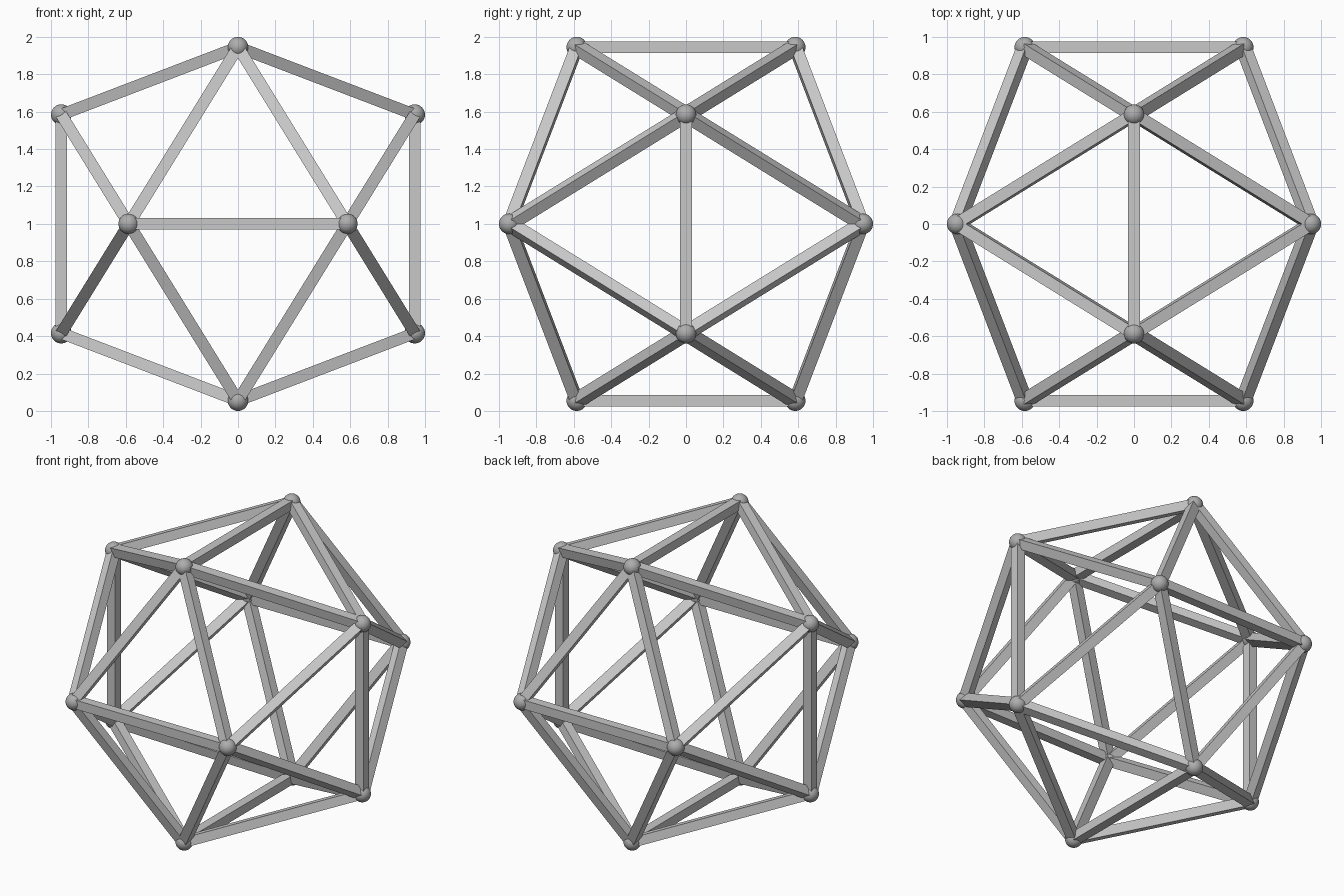
import bpy
from itertools import combinations
from mathutils import Matrix, Vector

if "Cube" in bpy.data.objects:
    bpy.data.objects.remove(bpy.data.objects["Cube"])

HALF_EDGE = 0.584
REACH = HALF_EDGE * (1 + 5 ** 0.5) / 2
BALL_RADIUS = 0.055
BAR_WIDTH = 0.062
CENTRE = Vector((0, 0, 1))


def make_material(name, grey):
    mat = bpy.data.materials.new(name)
    mat.use_nodes = True
    colour = (grey, grey, grey, 1)
    mat.diffuse_color = colour
    mat.node_tree.nodes["Principled BSDF"].inputs["Base Color"].default_value = colour
    return mat


bar_grey = make_material("light_grey", 0.58)
ball_grey = make_material("mid_grey", 0.42)

# Corners of the icosahedron: three crossed golden rectangles
corners = []
for s in (-1, 1):
    for t in (-1, 1):
        corners += [
            CENTRE + Vector((s * HALF_EDGE, t * REACH, 0)),
            CENTRE + Vector((s * REACH, 0, t * HALF_EDGE)),
            CENTRE + Vector((0, s * HALF_EDGE, t * REACH)),
        ]


# Square bar between two corners, with one pair of sides parallel to the y axis
def add_bar(name, start, end):
    along = (end - start).normalized()
    side = along.cross(Vector((0, 1, 0)))
    side = side.normalized() if side.length > 0.01 else Vector((1, 0, 0))
    depth = along.cross(side)
    rotation = Matrix((side, depth, along)).transposed().to_4x4()
    bpy.ops.mesh.primitive_cube_add(size=1)
    bar = bpy.context.object
    bar.name = name
    size = Matrix.Diagonal((BAR_WIDTH, BAR_WIDTH, (end - start).length, 1))
    bar.data.transform(Matrix.Translation((start + end) / 2) @ rotation @ size)
    bar.data.materials.append(bar_grey)


# Smooth ball with its poles on the y axis
def add_ball(name, position):
    bpy.ops.mesh.primitive_uv_sphere_add(segments=32, ring_count=16, radius=BALL_RADIUS)
    ball = bpy.context.object
    ball.name = name
    ball.data.transform(Matrix.Translation(position) @ Matrix.Rotation(1.5708, 4, "X"))
    ball.data.materials.append(ball_grey)
    bpy.ops.object.shade_smooth()


edges = [(a, b) for a, b in combinations(corners, 2) if (a - b).length < HALF_EDGE * 2.1]
for i, (a, b) in enumerate(edges, 1):
    add_bar(f"edge_bar_{i}", a, b)
for i, corner in enumerate(corners, 1):
    add_ball(f"corner_ball_{i}", corner)
